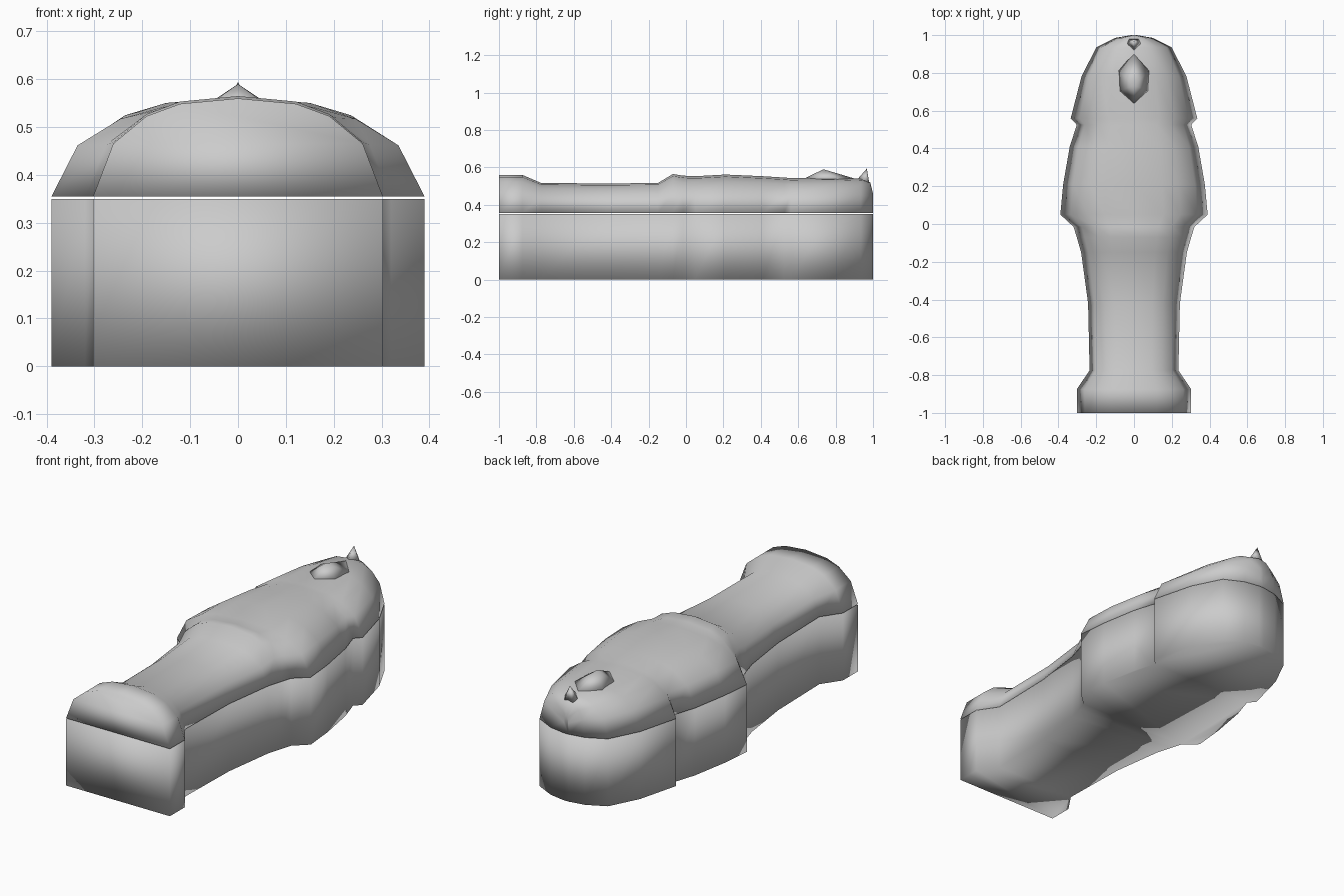
import bpy, bmesh

if "Cube" in bpy.data.objects:
    bpy.data.objects.remove(bpy.data.objects["Cube"])

# Right-hand outline seen from above, foot to head: (y, half width, lid crown height)
STATIONS = [
    (-1.0, 0.303, 0.560), (-0.875, 0.303, 0.560), (-0.775, 0.235, 0.517),
    (-0.42, 0.243, 0.514), (-0.15, 0.28, 0.517), (-0.07, 0.303, 0.565),
    (-0.015, 0.32, 0.556), (0.05, 0.39, 0.553), (0.21, 0.375, 0.562),
    (0.41, 0.34, 0.553), (0.525, 0.303, 0.546), (0.56, 0.335, 0.543),
    (0.78, 0.278, 0.545), (0.935, 0.2, 0.54), (0.985, 0.1, 0.52), (1.0, 0.015, 0.46),
]
# Lid arch as fractions of half width and height
ARCH = [(1, 0), (0.86, 0.54), (0.63, 0.82), (0.4, 0.945), (0, 1)]
ARCH += [(-x, z) for x, z in reversed(ARCH[:-1])]
SEAM = 0.355


def finish(name, bm):
    bmesh.ops.recalc_face_normals(bm, faces=bm.faces)
    mesh = bpy.data.meshes.new(name)
    bm.to_mesh(mesh)
    bm.free()
    mesh.shade_smooth()
    obj = bpy.data.objects.new(name, mesh)
    bpy.context.collection.objects.link(obj)
    return obj


def loft(name, rings):
    """Skin closed rings and cap both ends."""
    bm = bmesh.new()
    loops = [[bm.verts.new(p) for p in ring] for ring in rings]
    n = len(loops[0])
    for a, b in zip(loops, loops[1:]):
        for i in range(n):
            j = (i + 1) % n
            bm.faces.new((a[i], a[j], b[j], b[i]))
    bm.faces.new(loops[0])
    bm.faces.new(loops[-1])
    return finish(name, bm)


def mound(name, peak, ring):
    """Faceted bump: a ring of points meeting at a peak."""
    bm = bmesh.new()
    top = bm.verts.new(peak)
    base = [bm.verts.new(p) for p in ring]
    for i in range(len(base)):
        bm.faces.new((base[i - 1], base[i], top))
    bm.faces.new(base)
    return finish(name, bm)


# Coffin base: straight walls following the body outline
outline = [(w, y) for y, w, h in STATIONS]
outline += [(-x, y) for x, y in reversed(outline)]
loft("coffin_base", [[(x, y, z) for x, y in outline] for z in (0, 0.35)])

# Lid: arched sections along the body
loft("coffin_lid", [[(fx * w, y, SEAM + fz * (h - SEAM)) for fx, fz in ARCH]
                    for y, w, h in STATIONS])

# Face mask with raised chin, and brow ornament
mound("face", (0, 0.735, 0.59),
      [(0, 0.62, 0.535), (0.085, 0.70, 0.53), (0.09, 0.82, 0.53),
       (0, 0.92, 0.535), (-0.09, 0.82, 0.53), (-0.085, 0.70, 0.53)])
mound("brow_ornament", (0, 0.967, 0.594),
      [(0, 0.915, 0.535), (0.036, 0.955, 0.53), (0.025, 0.98, 0.515),
       (-0.025, 0.98, 0.515), (-0.036, 0.955, 0.53)])
